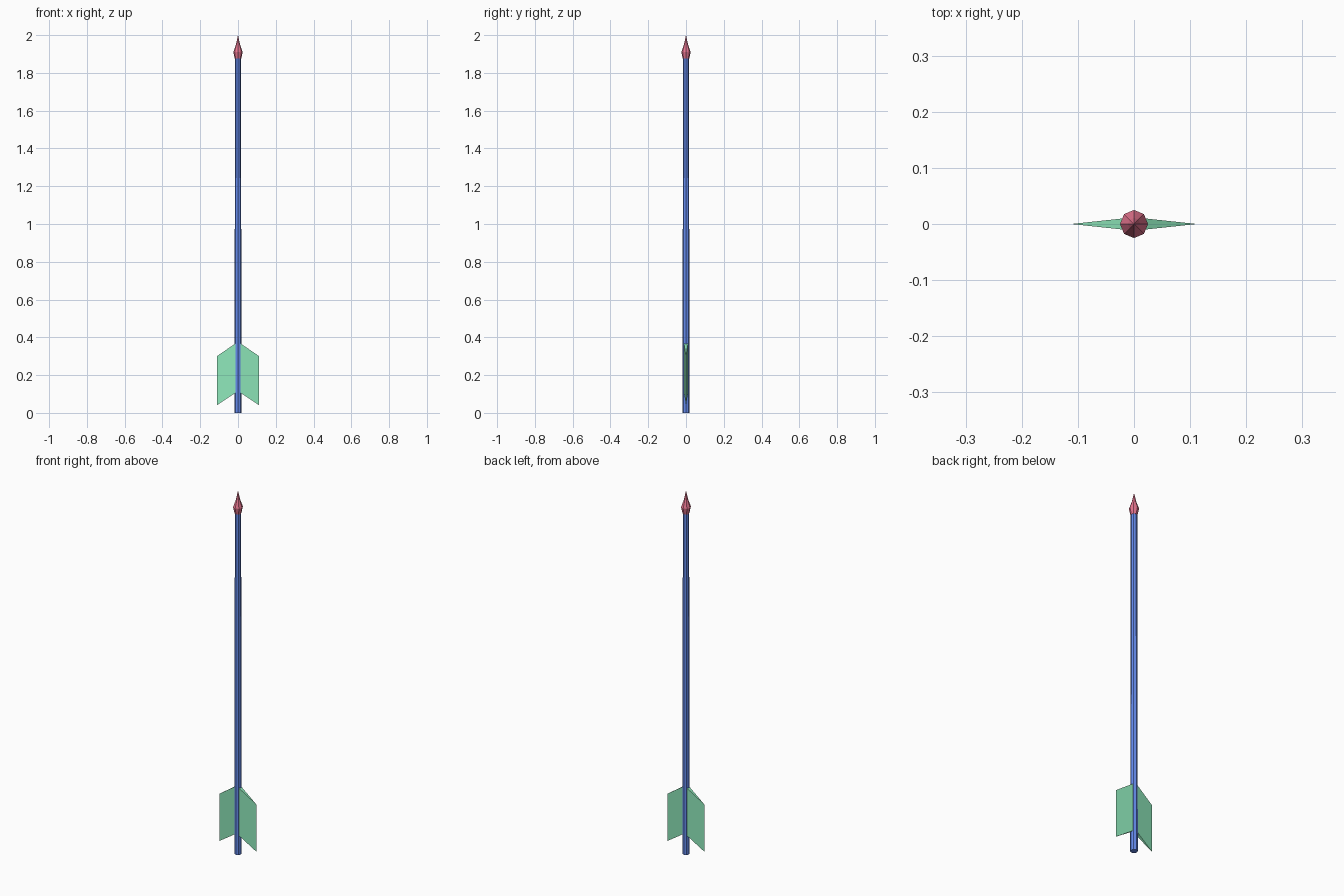
import bpy, bmesh, math

if "Cube" in bpy.data.objects:
    bpy.data.objects.remove(bpy.data.objects["Cube"])

SIDES = 8


def finish(bm, name, color):
    bmesh.ops.recalc_face_normals(bm, faces=bm.faces)
    mesh = bpy.data.meshes.new(name)
    bm.to_mesh(mesh)
    bm.free()
    mat = bpy.data.materials.new(name + "_color")
    mat.diffuse_color = (*color, 1)
    mat.use_nodes = True
    mat.node_tree.nodes["Principled BSDF"].inputs["Base Color"].default_value = mat.diffuse_color
    mesh.materials.append(mat)
    obj = bpy.data.objects.new(name, mesh)
    bpy.context.collection.objects.link(obj)
    return obj


def lathe(name, profile, color):
    """Faceted solid of revolution from (radius, z) points; closed ends."""
    bm = bmesh.new()
    rings = []
    for r, z in profile:
        if r == 0:
            rings.append([bm.verts.new((0, 0, z))] * SIDES)
        else:
            rings.append([bm.verts.new((r * math.cos(math.tau * i / SIDES),
                                        r * math.sin(math.tau * i / SIDES), z))
                          for i in range(SIDES)])
    for a, b in zip(rings, rings[1:]):
        for i in range(SIDES):
            j = (i + 1) % SIDES
            corners = [a[i], a[j], b[j], b[i]]
            bm.faces.new(list(dict.fromkeys(corners)))
    for ring in (rings[0], rings[-1]):
        if ring[0] is not ring[1]:
            bm.faces.new(ring)
    return finish(bm, name, color)


def fin(name, side, color):
    """Wedge vane: thick at the shaft, sharp at the outer edge."""
    bm = bmesh.new()
    t, w = 0.012, 0.112 * side
    v = [bm.verts.new(p) for p in (
        (0, -t, 0.115), (0, t, 0.115), (w, 0, 0.04),
        (0, -t, 0.377), (0, t, 0.377), (w, 0, 0.30))]
    for f in ((0, 1, 2), (3, 4, 5), (0, 2, 5, 3), (1, 2, 5, 4), (0, 1, 4, 3)):
        bm.faces.new([v[i] for i in f])
    return finish(bm, name, color)


# Slightly tapered shaft
lathe("shaft", [(0.0185, 0), (0.016, 1.88)], (0.13, 0.26, 0.85))

# Pointed head, swelling near its base
lathe("arrow_head", [(0.017, 1.875), (0.025, 1.91), (0.011, 1.95), (0, 2.0)],
      (0.80, 0.18, 0.28))

# Pair of fletching vanes
for label, side in (("left", -1), ("right", 1)):
    fin(label + "_fletching", side, (0.27, 0.80, 0.49))
